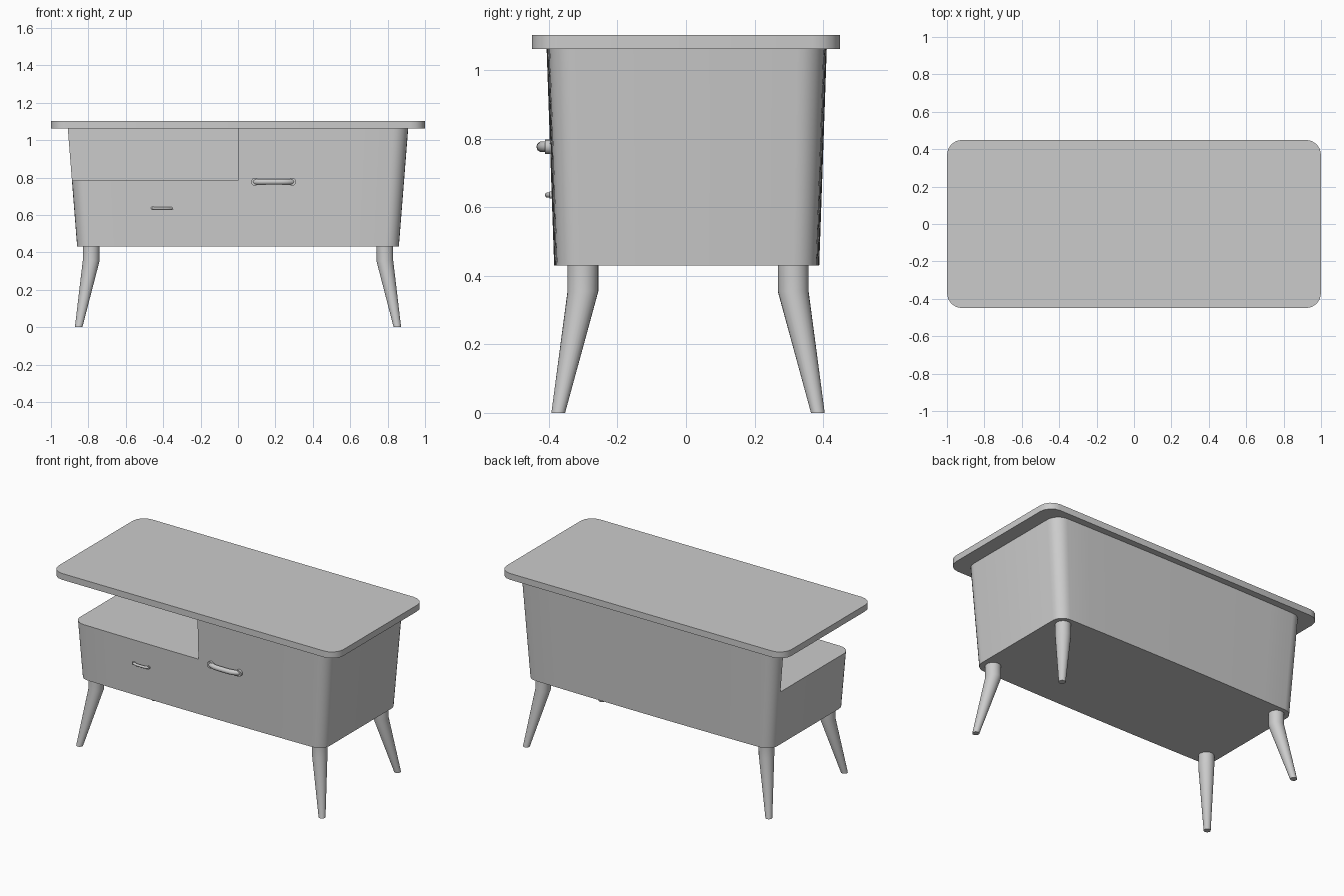
import bpy, bmesh
from math import pi, sin, cos, radians

if "Cube" in bpy.data.objects:
    bpy.data.objects.remove(bpy.data.objects["Cube"])


def loft(name, rings):
    """Join equal-length point rings into a capped solid."""
    bm = bmesh.new()
    loops = [[bm.verts.new(p) for p in ring] for ring in rings]
    for a, b in zip(loops, loops[1:]):
        for i in range(len(a)):
            j = (i + 1) % len(a)
            bm.faces.new((a[i], a[j], b[j], b[i]))
    bm.faces.new(loops[0])
    bm.faces.new(loops[-1])
    bmesh.ops.recalc_face_normals(bm, faces=bm.faces)
    mesh = bpy.data.meshes.new(name)
    bm.to_mesh(mesh)
    bm.free()
    ob = bpy.data.objects.new(name, mesh)
    bpy.context.collection.objects.link(ob)
    return ob


def smooth(ob, angle=35):
    bpy.ops.object.select_all(action='DESELECT')
    ob.select_set(True)
    bpy.context.view_layer.objects.active = ob
    bpy.ops.object.shade_smooth_by_angle(angle=radians(angle))


def rounded(hx, hy, r, z, seg, bulge=0.0, side=0, cy=0.0):
    """Rounded rectangle ring; long sides may bow outwards slightly."""
    pts = []
    for k, (sx, sy) in enumerate([(1, 1), (-1, 1), (-1, -1), (1, -1)]):
        for i in range(seg + 1):
            a = (k + i / seg) * pi / 2
            pts.append((sx * (hx - r) + r * cos(a), sy * (hy - r) + r * sin(a)))
        if k in (0, 2):
            for i in range(1, side):
                pts.append((sx * (hx - r) * (1 - 2 * i / side), sy * hy))
    return [(x, y + cy + (bulge * (-(x / hx) ** 2) * (1 if y > 0 else -1)) * abs(y) / hy, z)
            for x, y in pts]


def circle(x, y, z, r, n=24):
    return [(x + r * cos(2 * pi * i / n), y + r * sin(2 * pi * i / n), z) for i in range(n)]


# Table top
smooth(loft("table_top", [rounded(1, 0.45, 0.08, z, 4) for z in (1.063, 1.103)]), 30)

# Tapered cabinet body
body = loft("cabinet_body", [rounded(0.86, 0.387, 0.07, 0.43, 6, 0.008, 10, 0.002),
                             rounded(0.91, 0.409, 0.08, 1.063, 6, 0.008, 10, 0.002)])

# Open shelf cut out of the left front, leaving the back panel
cutter = loft("shelf_cutter", [[(-1.2, -0.6, z), (0, -0.6, z), (0, 0.32, z), (-1.2, 0.32, z)]
                               for z in (0.785, 1.2)])
cutter.hide_render = True
mod = body.modifiers.new("shelf", 'BOOLEAN')
mod.operation = 'DIFFERENCE'
mod.solver = 'EXACT'
mod.object = cutter
bpy.context.view_layer.objects.active = body
bpy.ops.object.modifier_apply(modifier=mod.name)
bpy.data.objects.remove(cutter)
smooth(body, 35)

# Four splayed, tapering legs
for sx, side in ((-1, "left"), (1, "right")):
    for sy, end in ((-1, "front"), (1, "back")):
        leg = loft(f"{end}_{side}_leg", [
            circle(sx * 0.852, 0.006 + sy * 0.379, 0.0, 0.02),
            circle(sx * 0.785, 0.006 + sy * 0.307, 0.355, 0.045),
            circle(sx * 0.785, 0.006 + sy * 0.307, 0.432, 0.045)])
        smooth(leg, 40)


# Bowed pull handles with end collars
def handle(name, cx, face_y, z, half, depth, r):
    crv = bpy.data.curves.new(name, 'CURVE')
    crv.dimensions = '3D'
    crv.bevel_depth = r
    crv.bevel_resolution = 3
    crv.use_fill_caps = True
    sp = crv.splines.new('POLY')
    n = 16
    sp.points.add(n)
    for i, p in enumerate(sp.points):
        t = -1 + 2 * i / n
        out = (depth - r) * (1 - abs(t) ** 4)
        p.co = (cx + t * (half - r), face_y - out, z, 1)
    sp.use_smooth = True
    ob = bpy.data.objects.new(name, crv)
    bpy.context.collection.objects.link(ob)
    for s, side in ((-1, "left"), (1, "right")):
        x = cx + s * (half - 1.3 * r)
        rings = [[(px, y, pz) for px, pz, _ in circle(x, z, 0, 1.3 * r, 16)]
                 for y in (face_y + 0.01, face_y - 0.4 * depth)]
        smooth(loft(f"{name}_{side}_collar", rings))


handle("door_handle", 0.19, -0.396, 0.777, 0.12, 0.041, 0.016)
handle("drawer_handle", -0.405, -0.39, 0.636, 0.062, 0.022, 0.008)
